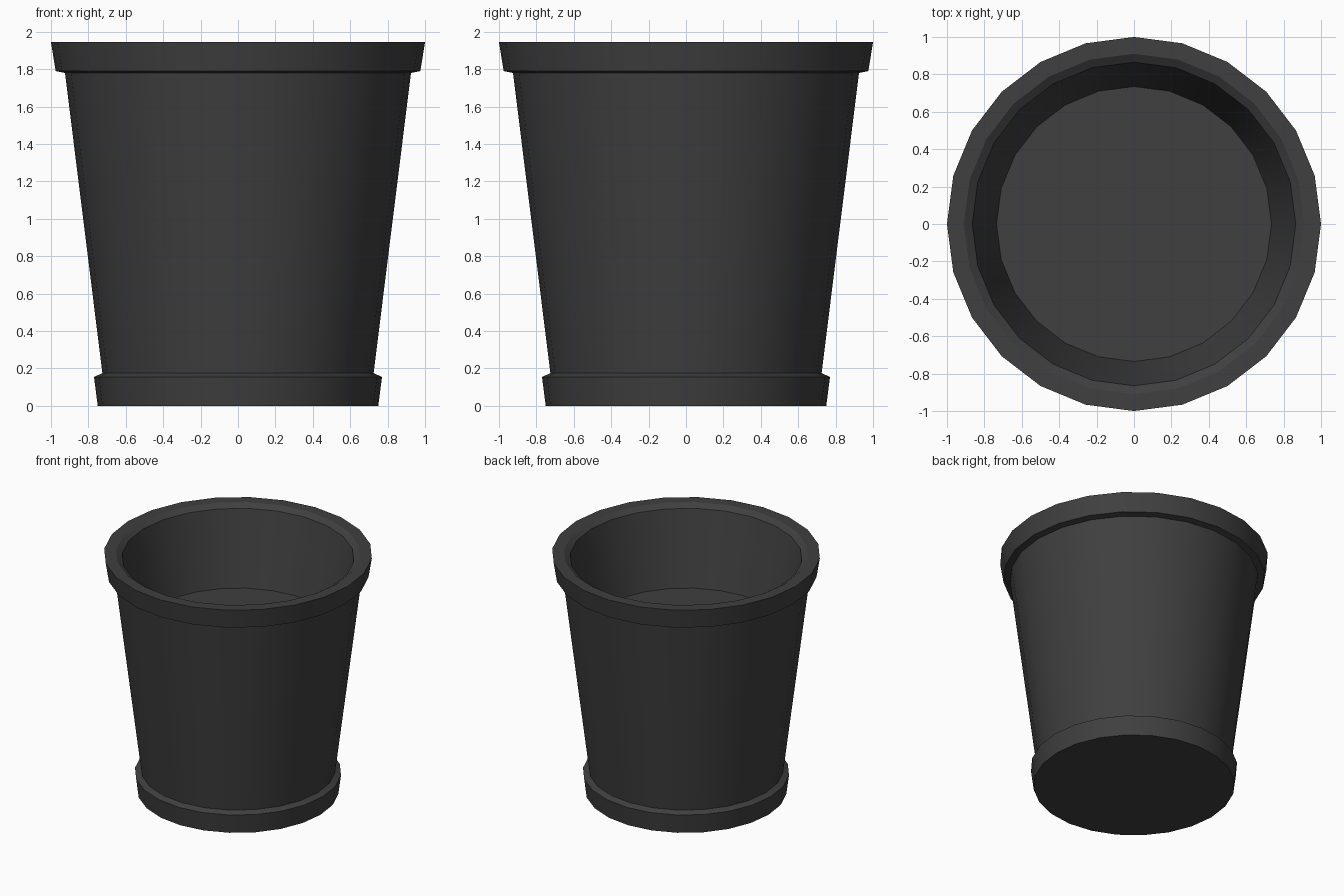
import bpy, bmesh
from math import cos, sin, tau, radians

if "Cube" in bpy.data.objects:
    bpy.data.objects.remove(bpy.data.objects["Cube"])

SIDES = 24

# Radius / height profile, from the base edge up over the rim to the inner floor
PROFILE = [
    (0.75, 0.0), (0.77, 0.155),        # foot band
    (0.725, 0.175), (0.925, 1.78),     # tapered wall
    (0.975, 1.79), (1.0, 1.945),       # rim band
    (0.91, 1.945), (0.865, 1.915),     # lip and inner bevel
    (0.735, 1.32),                     # inner wall down to the floor
]


def lathe(name, profile, sides):
    bm = bmesh.new()
    rings = [[bm.verts.new((r * cos(tau * i / sides), r * sin(tau * i / sides), z))
              for i in range(sides)] for r, z in profile]
    for low, high in zip(rings, rings[1:]):
        for i in range(sides):
            j = (i + 1) % sides
            bm.faces.new((low[i], low[j], high[j], high[i]))
    # Closed underside and inner floor
    bm.faces.new(rings[0][::-1])
    bm.faces.new(rings[-1])
    bmesh.ops.recalc_face_normals(bm, faces=bm.faces)
    mesh = bpy.data.meshes.new(name)
    bm.to_mesh(mesh)
    bm.free()
    obj = bpy.data.objects.new(name, mesh)
    bpy.context.collection.objects.link(obj)
    return obj


pot = lathe("plant_pot", PROFILE, SIDES)

# Dark finish
dark = bpy.data.materials.new("dark_plastic")
dark.diffuse_color = (0.05, 0.05, 0.05, 1)
dark.use_nodes = True
dark.node_tree.nodes["Principled BSDF"].inputs["Base Color"].default_value = dark.diffuse_color
pot.data.materials.append(dark)

# Smooth round walls, sharp steps
bpy.context.view_layer.objects.active = pot
pot.select_set(True)
bpy.ops.object.shade_smooth_by_angle(angle=radians(25))
